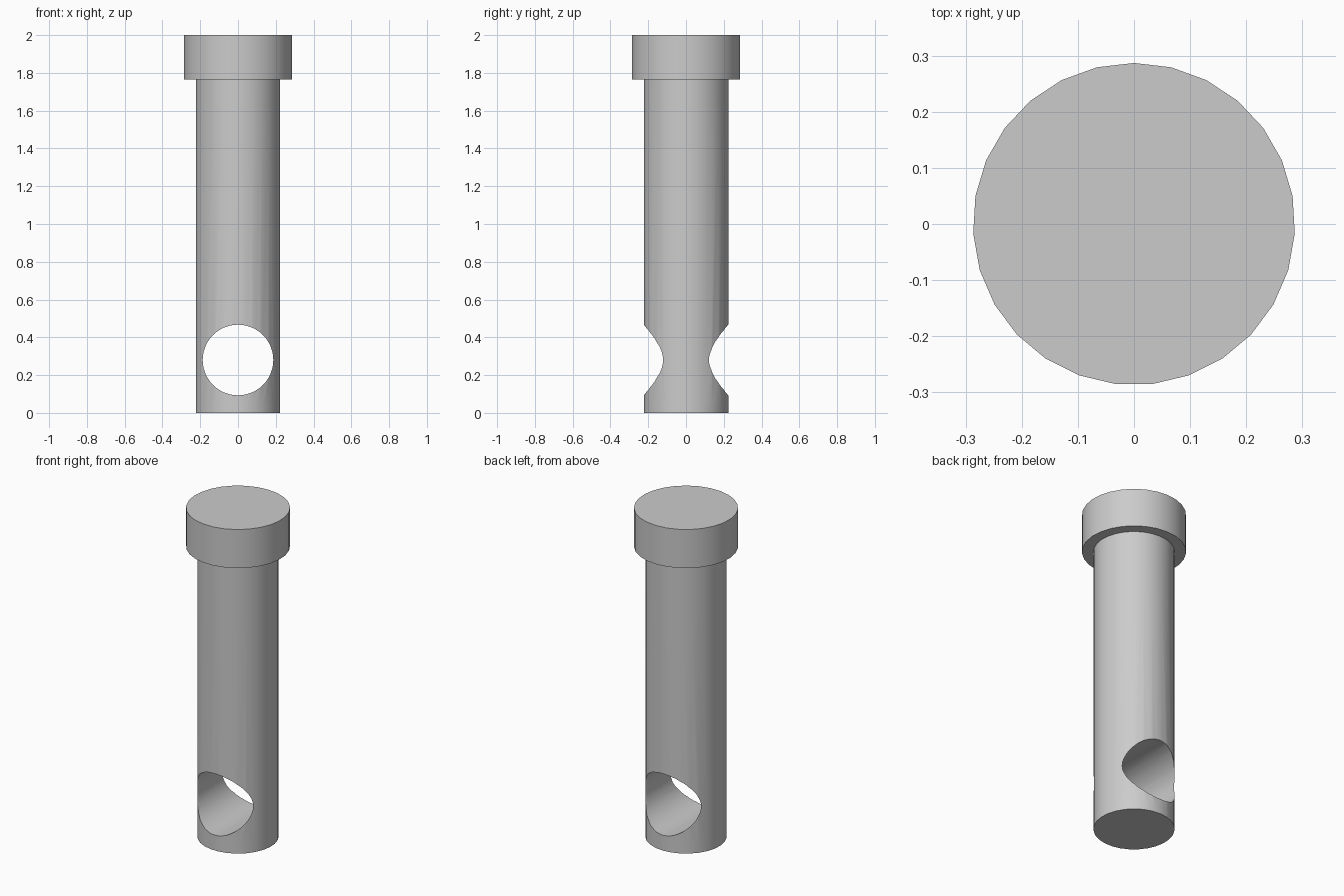
import bpy, math

default = bpy.data.objects.get("Cube")
if default:
    bpy.data.objects.remove(default, do_unlink=True)

# One plain grey metal
metal = bpy.data.materials.new("grey_metal")
metal.use_nodes = True
grey = (0.6, 0.6, 0.6, 1)
metal.diffuse_color = grey
metal.node_tree.nodes["Principled BSDF"].inputs["Base Color"].default_value = grey


def cylinder(name, radius, bottom, top, sides):
    """Upright cylinder between two heights."""
    bpy.ops.mesh.primitive_cylinder_add(vertices=sides, radius=radius, depth=top - bottom,
                                        location=(0, 0, (bottom + top) / 2))
    obj = bpy.context.object
    obj.name = name
    obj.data.materials.append(metal)
    return obj


def smooth(obj):
    bpy.ops.object.select_all(action='DESELECT')
    obj.select_set(True)
    bpy.context.view_layer.objects.active = obj
    bpy.ops.object.shade_smooth_by_angle(angle=math.radians(35))


# Pin head and shaft
head = cylinder("pin_head", 0.287, 1.765, 2.0, 27)
shaft = cylinder("pin_shaft", 0.224, 0.0, 1.765, 27)

# Cross hole running front to back through the lower shaft
cutter = cylinder("hole_cutter", 0.187, -0.5, 0.5, 48)
cutter.location.z = 0.28
cutter.rotation_euler.x = math.pi / 2
cutter.hide_render = True
cutter.hide_set(True)

hole = shaft.modifiers.new("cross_hole", 'BOOLEAN')
hole.operation = 'DIFFERENCE'
hole.solver = 'EXACT'
hole.object = cutter
bpy.context.view_layer.objects.active = shaft
bpy.ops.object.modifier_apply(modifier=hole.name)
bpy.data.objects.remove(cutter, do_unlink=True)

for part in (head, shaft):
    smooth(part)
